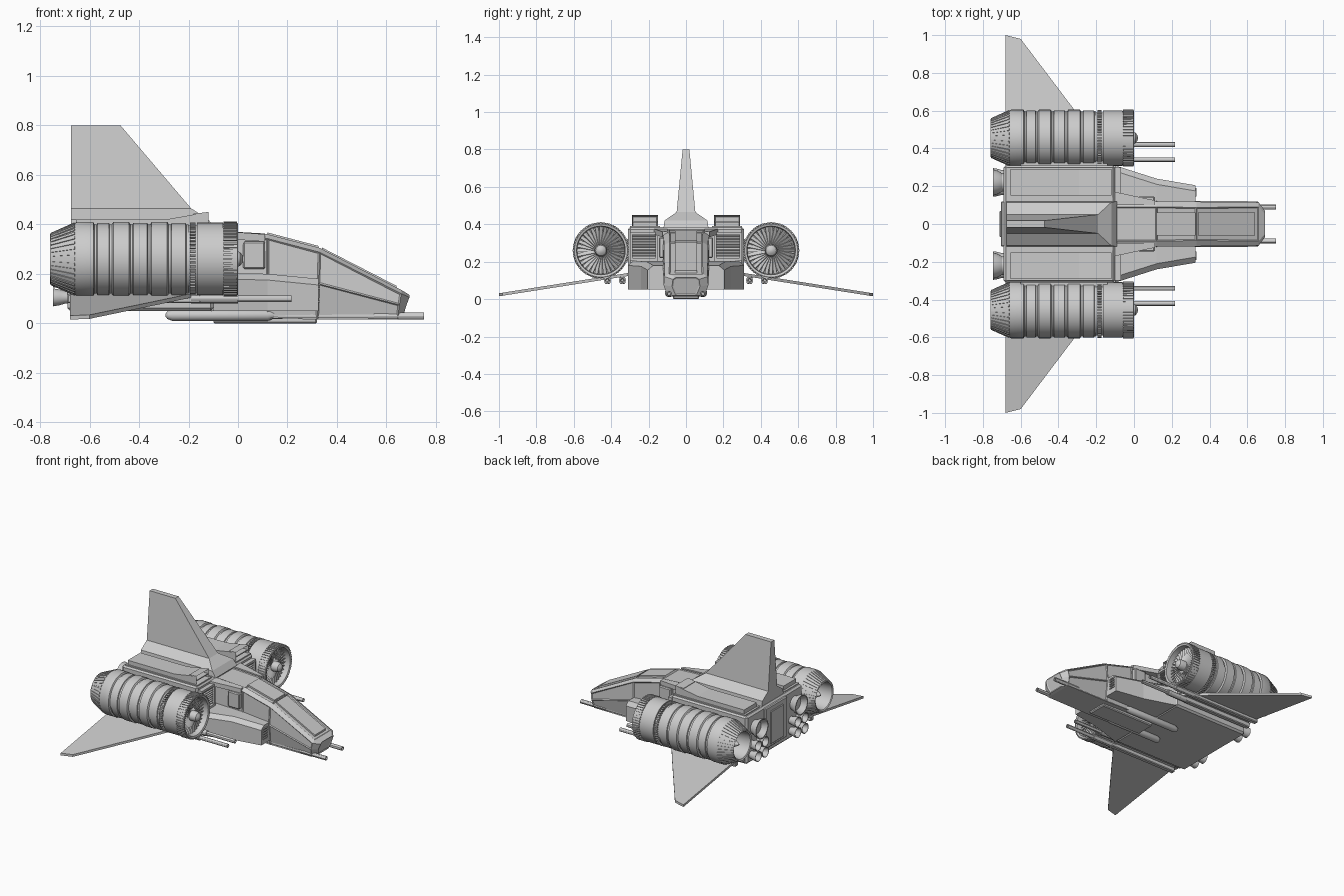
import bpy, bmesh, math
from mathutils import Vector, Matrix

if "Cube" in bpy.data.objects:
    bpy.data.objects.remove(bpy.data.objects["Cube"])


def finish(bm, name, bevel=0, smooth=False):
    bmesh.ops.recalc_face_normals(bm, faces=bm.faces)
    me = bpy.data.meshes.new(name)
    bm.to_mesh(me)
    bm.free()
    ob = bpy.data.objects.new(name, me)
    bpy.context.collection.objects.link(ob)
    if bevel:
        m = ob.modifiers.new("bevel", 'BEVEL')
        m.width, m.segments, m.limit_method = bevel, 1, 'ANGLE'
    if smooth:
        bpy.context.view_layer.objects.active = ob
        ob.select_set(True)
        bpy.ops.object.shade_smooth_by_angle(angle=math.radians(30))
        ob.select_set(False)
    return ob


def loft(name, sections, bevel=0, smooth=False):
    """Skin a list of equal-length point rings and cap both ends."""
    bm = bmesh.new()
    rings = [[bm.verts.new(p) for p in s] for s in sections]
    n = len(rings[0])
    for a, b in zip(rings, rings[1:]):
        for i in range(n):
            j = (i + 1) % n
            bm.faces.new((a[i], a[j], b[j], b[i]))
    bm.faces.new(rings[0])
    bm.faces.new(rings[-1])
    return finish(bm, name, bevel, smooth)


def box(name, x, y, z, bevel=0):
    return loft(name, [[(x[0], y[0], k), (x[1], y[0], k), (x[1], y[1], k), (x[0], y[1], k)] for k in z], bevel)


def side_prism(name, pts, y0, y1, bevel=0):
    return loft(name, [[(x, y, z) for x, z in pts] for y in (y0, y1)], bevel)


def lathe(name, prof, cy, cz, n=48, smooth=True):
    """Revolve (x, radius) points around an axis parallel to x."""
    bm = bmesh.new()
    rings = [[bm.verts.new((x, cy + r * math.cos(2 * math.pi * i / n), cz + r * math.sin(2 * math.pi * i / n)))
              for i in range(n)] for x, r in prof]
    for a, b in zip(rings, rings[1:]):
        for i in range(n):
            j = (i + 1) % n
            bm.faces.new((a[i], a[j], b[j], b[i]))
    bm.faces.new(rings[0])
    bm.faces.new(rings[-1])
    return finish(bm, name, 0, smooth)


def radial(name, count, size, x, r, cy, cz, tilt=0, twist=0):
    """Ring of small boxes: knurls, nozzle petals and fan blades."""
    bm = bmesh.new()
    for i in range(count):
        m = (Matrix.Translation((x, cy, cz)) @ Matrix.Rotation(2 * math.pi * i / count, 4, 'X')
             @ Matrix.Translation((0, 0, r)) @ Matrix.Rotation(tilt, 4, 'Y')
             @ Matrix.Rotation(twist, 4, 'Z') @ Matrix.Diagonal((*size, 1)))
        bmesh.ops.create_cube(bm, size=1, matrix=m)
    return finish(bm, name)


def inset_large(ob, area, width, depth):
    """Recess every big panel of an object."""
    bm = bmesh.new()
    bm.from_mesh(ob.data)
    faces = [f for f in bm.faces if f.calc_area() > area and f.normal.z > -0.3 and f.normal.x > -0.5]
    bmesh.ops.inset_individual(bm, faces=faces, thickness=width, depth=depth)
    bm.to_mesh(ob.data)
    bm.free()


# Main hull and its roof and rear trim
box("main_hull", (-0.69, -0.10), (-0.31, 0.31), (0.05, 0.385), 0.012)
box("rear_frame", (-0.705, -0.68), (-0.12, 0.12), (0.09, 0.375), 0.006)
box("rear_door", (-0.712, -0.70), (-0.07, 0.07), (0.11, 0.34), 0.004)


# Cockpit: rings along x with chamfered roof edges
def ring(xt, zt, xb, zb, w, c=0.035):
    zm = zb + (zt - zb) * 0.5
    xm = xb + (xt - xb) * 0.5
    half = [(xb, w - 0.02, zb), (xm, w, zm), (xt, w - 0.005, zt - c * 0.5), (xt, w - c, zt)]
    return half + [(x, -y, z) for x, y, z in reversed(half)]


cockpit = loft("cockpit", [ring(-0.11, 0.372, -0.11, 0.03, 0.125), ring(0.12, 0.36, 0.12, 0.02, 0.125),
                           ring(0.33, 0.305, 0.32, 0.015, 0.123), ring(0.66, 0.135, 0.645, 0.015, 0.12, 0.03),
                           ring(0.693, 0.115, 0.665, 0.02, 0.075, 0.02)])
inset_large(cockpit, 0.012, 0.008, -0.005)
side_prism("canopy_roof_panel", [(0.115, 0.357), (0.12, 0.367), (0.325, 0.313), (0.325, 0.30)], -0.06, 0.06)
side_prism("canopy_front_panel", [(0.34, 0.295), (0.34, 0.306), (0.64, 0.152), (0.64, 0.14)], -0.06, 0.06)
box("belly_plate", (-0.10, 0.32), (-0.07, 0.07), (0.0, 0.06), 0.006)

# Tail fin, flaring into the spine
fin = [(0.38, -0.09, 0.12), (0.42, -0.12, 0.115), (0.465, -0.19, 0.05), (0.80, -0.475, 0.018)]
loft("tail_fin", [[(-0.675, -h, z), (x, -h, z), (x, h, z), (-0.675, h, z)] for z, x, h in fin])

# Mirrored parts
for side, s in (("left", 1), ("right", -1)):
    cy, cz = s * 0.455, 0.26

    # Roof scoop with open mouth
    scoop = side_prism(side + "_roof_scoop", [(-0.655, 0.38), (-0.655, 0.42), (-0.29, 0.42), (-0.12, 0.45), (-0.12, 0.38)],
                       s * 0.15, s * 0.29)
    bm = bmesh.new()
    bm.from_mesh(scoop.data)
    mouth = [f for f in bm.faces if f.normal.x > 0.9]
    bmesh.ops.inset_individual(bm, faces=mouth, thickness=0.01, depth=0)
    bmesh.ops.translate(bm, verts=mouth[0].verts, vec=(-0.06, 0, 0))
    bm.to_mesh(scoop.data)
    bm.free()
    box(side + "_scoop_slat", (-0.17, -0.125), (s * 0.155, s * 0.285), (0.41, 0.417))
    box(side + "_roof_base", (-0.67, -0.11), (s * 0.14, s * 0.3), (0.38, 0.391))

    # Cheek sponson tapering along the nose
    loft(side + "_sponson", [[(x, s * 0.08, 0.05), (x, s * y, 0.05), (x, s * y, z - 0.025),
                              (x, s * (y - 0.03), z), (x, s * 0.08, z)]
                             for x, y, z in ((-0.10, 0.31, 0.205), (0.12, 0.24, 0.2), (0.325, 0.205, 0.18))])
    for i in range(5):
        box(side + "_sponson_grille", (0.32, 0.332), (s * 0.145, s * 0.19), (0.085 + i * 0.017, 0.093 + i * 0.017))
    loft(side + "_shoulder_roof", [[(-0.1, s * 0.1, z), (0.11, s * 0.1, z - 0.012), (0.11, s * 0.125, z - 0.015),
                                    (-0.1, s * 0.17, z)] for z in (0.345, 0.375)])
    box(side + "_cockpit_side_box", (0.02, 0.11), (s * 0.11, s * 0.145), (0.22, 0.33), 0.006)

    # Upper intake frame and grille
    for y0, y1, z0, z1 in ((0.15, 0.3, 0.345, 0.36), (0.15, 0.3, 0.205, 0.22), (0.15, 0.163, 0.21, 0.35), (0.287, 0.3, 0.21, 0.35)):
        box(side + "_intake_frame", (-0.11, -0.07), (s * y0, s * y1), (z0, z1))
    for i in range(8):
        z = 0.227 + i * 0.015
        side_prism(side + "_intake_slat", [(-0.105, z + 0.006), (-0.08, z), (-0.08, z + 0.004), (-0.105, z + 0.01)], s * 0.16, s * 0.29)

    # Wing drooping toward the tip
    plan = [(-0.68, 0.29), (-0.68, 1.0), (-0.6, 0.98), (-0.32, 0.61), (-0.09, 0.30)]
    loft(side + "_wing", [[(x, s * y, 0.137 - (y - 0.3) * 0.157 + dz) for x, y in plan] for dz in (-0.012, 0.004)])
    box(side + "_engine_pylon", (-0.6, -0.14), (s * 0.29, s * 0.34), (0.2, 0.32))

    # Turbine engine: banded shell, hollow at both ends
    prof = [(-0.64, 0.085), (-0.755, 0.092), (-0.76, 0.1), (-0.66, 0.145), (-0.65, 0.15), (-0.585, 0.15), (-0.58, 0.14)]
    for a, b in ((-0.51, -0.435), (-0.355, -0.28)):
        prof += [(a, 0.14), (a + 0.006, 0.15), (b - 0.006, 0.15), (b, 0.14)]
    prof += [(-0.2, 0.14), (-0.2, 0.136), (-0.165, 0.136), (-0.165, 0.147), (-0.06, 0.147), (-0.06, 0.144),
             (-0.002, 0.146), (0.0, 0.142), (-0.004, 0.13), (-0.07, 0.125), (-0.075, 0.03)]
    lathe(side + "_engine_shell", prof, cy, cz)
    for a, b in ((-0.572, -0.518), (-0.427, -0.363), (-0.272, -0.208)):
        lathe(side + "_engine_band", [(a, 0.138), (a + 0.004, 0.146), (b - 0.004, 0.146), (b, 0.138)], cy, cz)
    lathe(side + "_fan_spinner", [(-0.075, 0.034), (-0.01, 0.034), (0.008, 0.028), (0.018, 0.015), (0.021, 0.003)], cy, cz, 24)
    lathe(side + "_exhaust_cone", [(-0.63, 0.05), (-0.66, 0.045), (-0.73, 0.006)], cy, cz, 24)
    radial(side + "_fan_blades", 32, (0.004, 0.02, 0.1), -0.045, 0.08, cy, cz, 0, 0.6)
    radial(side + "_front_knurls", 56, (0.055, 0.009, 0.008), -0.031, 0.147, cy, cz)
    radial(side + "_rear_knurls", 56, (0.022, 0.009, 0.012), -0.183, 0.142, cy, cz)
    radial(side + "_nozzle_petals", 40, (0.105, 0.012, 0.006), -0.708, 0.124, cy, cz, -0.42)

    # Rear rocket bells: one large and four small
    bells = [(0.22, 0.285, 0.07)] + [(y, z, 0.036) for y in (0.18, 0.26) for z in (0.105, 0.18)]
    for y, z, r in bells:
        lathe(side + "_rocket_bell", [(-0.67, r * 0.7), (-0.70, r * 0.7), (-0.72, r * 0.88), (-0.747, r),
                                      (-0.747, r * 0.9), (-0.71, r * 0.6)], s * y, z, 24)

    # Under-wing twin cannons
    for y in (0.34, 0.42):
        zc = 0.1
        box(side + "_cannon_rail", (-0.69, -0.15), (s * (y - 0.016), s * (y + 0.016)), (zc - 0.018, zc + 0.018), 0.005)
        lathe(side + "_cannon_barrel", [(-0.16, 0.013), (0.217, 0.013), (0.217, 0.008), (0.19, 0.007)], s * y, zc, 12)
        lathe(side + "_cannon_sleeve", [(-0.19, 0.019), (0.0, 0.019)], s * y, zc, 12)

    # Belly gun pod and nose barrel
    lathe(side + "_gun_pod", [(-0.293, 0.006), (-0.285, 0.016), (-0.265, 0.023), (0.12, 0.023), (0.145, 0.014)], s * 0.09, 0.033, 16)
    lathe(side + "_nose_gun", [(0.13, 0.012), (0.55, 0.012), (0.55, 0.014), (0.752, 0.014), (0.752, 0.009), (0.72, 0.008)],
          s * 0.09, 0.029, 12)
